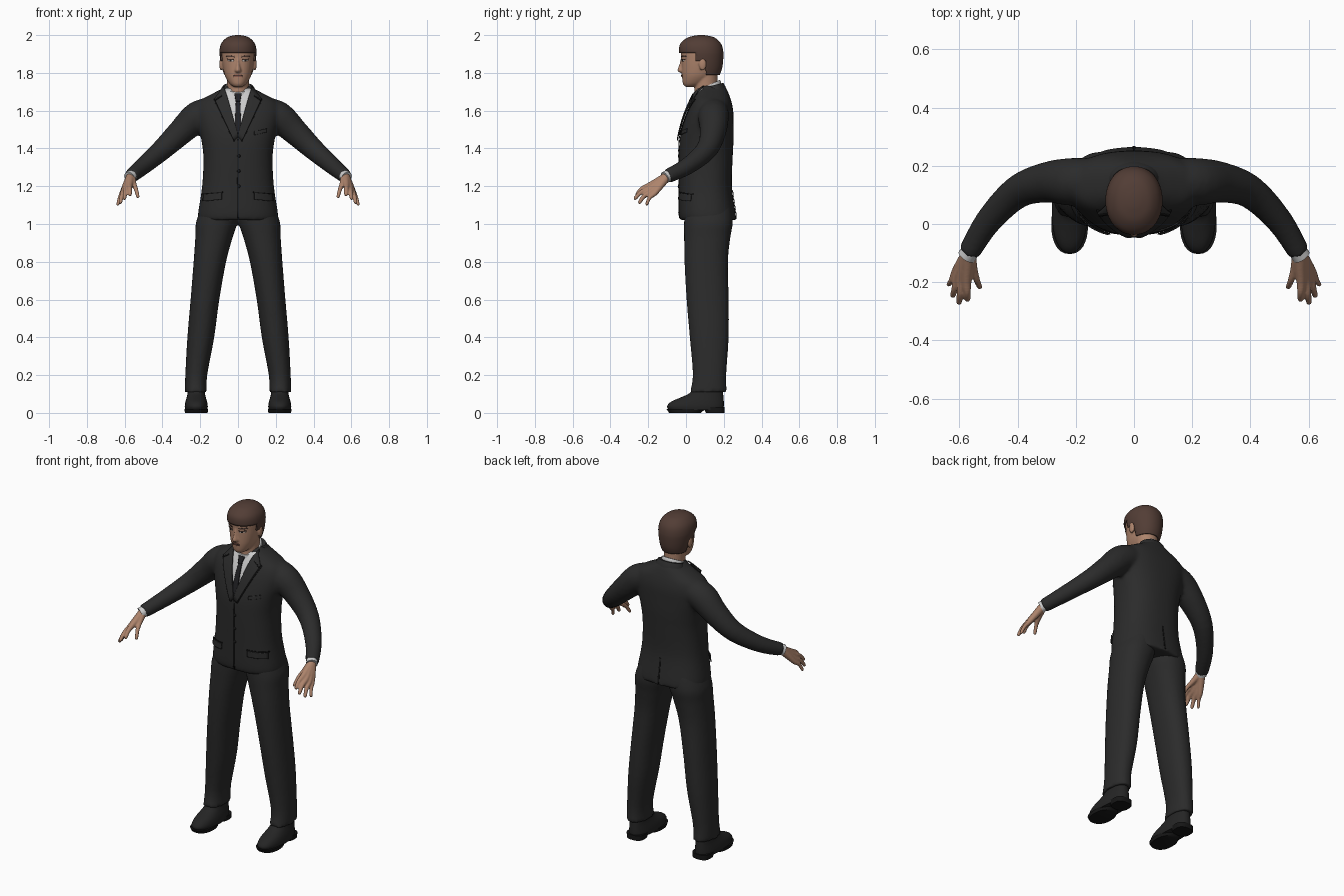
import bpy, bmesh, math
from mathutils import Vector
from mathutils.bvhtree import BVHTree

if "Cube" in bpy.data.objects:
    bpy.data.objects.remove(bpy.data.objects["Cube"], do_unlink=True)


def material(name, red, green, blue):
    mat = bpy.data.materials.new(name)
    mat.use_nodes = True
    colour = (red, green, blue, 1)
    mat.diffuse_color = colour
    shader = next(n for n in mat.node_tree.nodes if n.type == 'BSDF_PRINCIPLED')
    shader.inputs["Base Color"].default_value = colour
    shader.inputs["Roughness"].default_value = 0.8
    return mat


suit = material("charcoal cloth", .024, .024, .024)
seam = material("black seam", .008, .008, .008)
shirt = material("pale shirt", .6, .6, .6)
tie = material("dark tie", .014, .014, .016)
skin = material("skin", .42, .23, .15)
hair = material("brown hair", .085, .047, .036)
lip = material("lips", .27, .11, .08)
eye_white = material("eye white", .5, .47, .44)
leather = material("black leather", .018, .018, .018)


def smooth(rows, steps=4):
    """Curve passing through every row of numbers."""
    rows = [Vector(r) for r in rows]
    result = []
    for i in range(len(rows) - 1):
        a, b = rows[max(i - 1, 0)], rows[i]
        c, d = rows[i + 1], rows[min(i + 2, len(rows) - 1)]
        for k in range(steps):
            t = k / steps
            result.append((b * 2 + (c - a) * t + (a * 2 - b * 5 + c * 4 - d) * t * t
                           + (b * 3 - a - c * 3 + d) * t ** 3) / 2)
    return result + [rows[-1]]


def skin_rings(bm, rings):
    rings = [[bm.verts.new(p) for p in ring] for ring in rings]
    count = len(rings[0])
    for low, high in zip(rings, rings[1:]):
        for i in range(count):
            j = (i + 1) % count
            bm.faces.new((low[i], low[j], high[j], high[i]))
    bm.faces.new(rings[0][::-1])
    bm.faces.new(rings[-1])


def loft(bm, rows, power=2.0, tilt=0.0, sides=32, steps=4):
    """Level sections; each row is height, centre x, half width, front y, back y."""
    def bend(value):
        return math.copysign(abs(value) ** (2 / power), value)
    rings = []
    for z, x, half, front, back in smooth(rows, steps):
        mid, deep = (front + back) / 2, (back - front) / 2
        ring = []
        for i in range(sides):
            angle = math.tau * i / sides
            shift = deep * bend(math.sin(angle))
            ring.append((x + half * bend(math.cos(angle)), mid + shift, z + tilt * shift))
        rings.append(ring)
    skin_rings(bm, rings)


def tube(bm, rows, sides=16):
    """Round sections along a path; each row is x, y, z, radius."""
    path = smooth(rows)
    rings = []
    for k, row in enumerate(path):
        along = path[min(k + 1, len(path) - 1)].xyz - path[max(k - 1, 0)].xyz
        across = along.cross(Vector((0, 0, 1))).normalized()
        up = across.cross(along).normalized()
        turns = [math.tau * i / sides for i in range(sides)]
        rings.append([row.xyz + (across * math.cos(t) + up * math.sin(t)) * row.w for t in turns])
    skin_rings(bm, rings)


def blob(bm, place, size):
    made = bmesh.ops.create_uvsphere(bm, u_segments=16, v_segments=10, radius=1)
    for v in made["verts"]:
        v.co = Vector(place) + Vector(a * b for a, b in zip(v.co, size))


def finish(bm, name, mat, mirror=False, voxel=0, relax=3, thick=0, side=0):
    bmesh.ops.recalc_face_normals(bm, faces=bm.faces)
    mesh = bpy.data.meshes.new(name)
    bm.to_mesh(mesh)
    bm.free()
    mesh.materials.append(mat)
    mesh.shade_smooth()
    mesh.set_sharp_from_angle(angle=math.radians(50))
    obj = bpy.data.objects.new(name, mesh)
    bpy.context.collection.objects.link(obj)
    if mirror:
        obj.modifiers.new("mirror", 'MIRROR').use_mirror_merge = False
    if voxel:
        fuse = obj.modifiers.new("fuse", 'REMESH')
        fuse.mode, fuse.voxel_size, fuse.use_smooth_shade = 'VOXEL', voxel, True
        ease = obj.modifiers.new("ease", 'SMOOTH')
        ease.factor, ease.iterations = 0.5, relax
    if thick:
        shell = obj.modifiers.new("thickness", 'SOLIDIFY')
        shell.thickness, shell.offset = thick, side
    return obj


def surface(obj):
    bpy.context.view_layer.update()
    return BVHTree.FromObject(obj, bpy.context.evaluated_depsgraph_get())


def patch(name, corners, mat, tree, lift=.004, face=-1, mirror=False, n=10):
    """Thin plate with four x, z corners laid on a surface."""
    a, b, c, d = (Vector(p) for p in corners)
    bm = bmesh.new()
    grid = []
    for i in range(n + 1):
        for j in range(n + 1):
            p = a.lerp(b, i / n).lerp(d.lerp(c, i / n), j / n)
            hit, normal = tree.ray_cast(Vector((p.x, face, p.y)), Vector((0, -face, 0)))[:2]
            if hit is None:
                hit, normal = tree.find_nearest(Vector((p.x, 0, p.y)))[:2]
            grid.append(bm.verts.new(hit + normal * lift))
    for i in range(n):
        for j in range(n):
            k = i * (n + 1) + j
            bm.faces.new((grid[k], grid[k + 1], grid[k + n + 2], grid[k + n + 1]))
    bmesh.ops.remove_doubles(bm, verts=bm.verts, dist=.0002)
    finish(bm, name, mat, mirror, thick=min(lift, .006))


# Jacket body and sleeves, fused into one cloth surface
bm = bmesh.new()
loft(bm, [(1.02, 0, .21, -.03, .265), (1.06, 0, .211, -.038, .262), (1.2, 0, .19, -.038, .243),
          (1.35, 0, .183, -.038, .247), (1.45, 0, .195, -.033, .252), (1.53, 0, .215, -.015, .252),
          (1.6, 0, .225, .008, .25), (1.65, 0, .205, .03, .24), (1.685, 0, .145, .048, .228),
          (1.715, 0, .088, .06, .215), (1.735, 0, .065, .07, .2)], power=2.4, sides=48)
for side in (1, -1):
    tube(bm, [(side * x, y, z, r) for x, y, z, r in (
        (.13, .15, 1.6, .075), (.215, .145, 1.567, .082), (.3, .143, 1.49, .07),
        (.4, .11, 1.395, .057), (.5, .01, 1.308, .046), (.567, -.098, 1.253, .038))], 24)
jacket = finish(bm, "jacket", suit, voxel=.011, relax=4)
cloth = surface(jacket)

# Jacket collar behind the neck
bm = bmesh.new()
loft(bm, [(1.68, 0, .1, .09, .222), (1.715, 0, .085, .095, .208), (1.735, 0, .076, .1, .197)], tilt=.25)
finish(bm, "jacket_collar", suit)

# Shirt front, tie and lapels
patch("shirt_front", [(-.078, 1.715), (.078, 1.715), (0, 1.48), (0, 1.48)], shirt, cloth, .003)
patch("tie_blade", [(-.011, 1.65), (.011, 1.65), (.02, 1.47), (-.02, 1.47)], tie, cloth, .008)
patch("tie_knot", [(-.019, 1.685), (.019, 1.685), (.012, 1.645), (-.012, 1.645)], tie, cloth, .012)
patch("lapels", [(.07, 1.722), (.122, 1.655), (.022, 1.44), (-.002, 1.46)], suit, cloth, .012, mirror=True)
patch("lapel_edges", [(.122, 1.66), (.128, 1.655), (.022, 1.435), (.016, 1.44)], seam, cloth, .004, mirror=True)
patch("lapel_notches", [(.082, 1.672), (.118, 1.652), (.118, 1.646), (.082, 1.667)], seam, cloth, .016, mirror=True)

# Front closure, pockets and rear vent
patch("front_closure", [(-.003, 1.45), (.002, 1.45), (.004, 1.03), (-.005, 1.03)], seam, cloth, .003)
patch("pocket_flaps", [(.085, 1.165), (.178, 1.155), (.18, 1.12), (.085, 1.13)], suit, cloth, .006, mirror=True)
patch("pocket_slits", [(.08, 1.171), (.182, 1.161), (.182, 1.155), (.08, 1.165)], seam, cloth, .004, mirror=True)
patch("breast_pocket", [(.085, 1.49), (.15, 1.505), (.15, 1.485), (.085, 1.47)], suit, cloth, .005)
patch("rear_vent", [(-.003, 1.18), (.003, 1.18), (.005, 1.03), (-.005, 1.03)], seam, cloth, .003, face=1)
bm = bmesh.new()
for height in (1.36, 1.28, 1.2):
    spot = cloth.ray_cast(Vector((.004, -1, height)), Vector((0, 1, 0)))[0]
    blob(bm, spot, (.009, .006, .009))
finish(bm, "jacket_buttons", seam)

# Shirt collar and cuffs
bm = bmesh.new()
loft(bm, [(1.695, 0, .073, .035, .187), (1.715, 0, .07, .037, .185), (1.73, 0, .065, .04, .179)], tilt=.48)
finish(bm, "shirt_collar", shirt)
bm = bmesh.new()
tube(bm, [(.55, -.075, 1.267, .03), (.575, -.112, 1.246, .032)], 24)
finish(bm, "shirt_cuffs", shirt, mirror=True)

# Trousers
bm = bmesh.new()
loft(bm, [(.11, .223, .058, .02, .216), (.2, .221, .058, .036, .213), (.4, .197, .071, .02, .226),
          (.6, .175, .076, .003, .226), (.8, .149, .086, -.008, .222), (.93, .127, .099, -.01, .235),
          (1.01, .112, .11, -.01, .248), (1.1, .09, .1, -.005, .24)], power=2.2)
finish(bm, "trousers", suit, mirror=True, voxel=.01, relax=2)

# Shoes with separate soles and heels
bm = bmesh.new()
loft(bm, [(.014, .221, .058, -.09, .197), (.035, .221, .061, -.1, .2), (.06, .221, .057, -.078, .2),
          (.085, .221, .05, -.02, .198), (.105, .221, .046, .02, .196), (.14, .221, .043, .05, .19)], power=2.3)
finish(bm, "shoes", leather, mirror=True)
bm = bmesh.new()
loft(bm, [(0, .221, .06, -.09, .08), (.02, .221, .063, -.103, .1)], power=2.3)
loft(bm, [(0, .221, .052, .105, .203), (.03, .221, .055, .09, .204)], power=2.8)
finish(bm, "soles", seam, mirror=True)

# Hands: each digit runs from the wrist through its knuckle to the tip
bm = bmesh.new()
wrist = Vector((.568, -.1, 1.252))
for knuckle, tip, size in (((.552, -.155, 1.212), (.528, -.222, 1.14), .015),
                           ((.574, -.195, 1.203), (.572, -.266, 1.152), .0165),
                           ((.592, -.192, 1.188), (.602, -.276, 1.132), .0165),
                           ((.606, -.182, 1.172), (.624, -.252, 1.11), .016),
                           ((.614, -.165, 1.163), (.638, -.212, 1.1), .014)):
    base, end = Vector(knuckle), Vector(tip)
    middle = base.lerp(end, .5) + Vector((0, -.004, .008))
    rows = [(wrist, .024), (wrist.lerp(base, .5), .02), (base, size),
            (middle, size * .75), (base.lerp(end, .9), size * .62), (end, size * .35)]
    tube(bm, [(*p, r) for p, r in rows], 12)
finish(bm, "hands", skin, mirror=True, voxel=.0045, relax=3)

# Head, nose, ears and neck
bm = bmesh.new()
loft(bm, [(1.726, 0, .022, -.004, .05), (1.742, 0, .044, -.016, .1), (1.78, 0, .067, -.021, .145),
          (1.82, 0, .078, -.023, .168), (1.87, 0, .085, -.024, .182), (1.92, 0, .085, -.025, .182),
          (1.965, 0, .065, .0, .16), (1.98, 0, .03, .05, .11)], power=2.15)
loft(bm, [(1.802, 0, .014, -.034, .02), (1.813, 0, .019, -.046, .02), (1.845, 0, .011, -.036, .02),
          (1.88, 0, .009, -.027, .02)], sides=16)
loft(bm, [(1.64, 0, .062, .04, .17), (1.72, 0, .058, .045, .168), (1.8, 0, .062, .045, .168)])
for side in (1, -1):
    blob(bm, (side * .089, .088, 1.846), (.01, .02, .034))
head = finish(bm, "head", skin, voxel=.005, relax=3)
face = surface(head)

# Eyes, brows and mouth
patch("eye_whites", [(.022, 1.867), (.052, 1.871), (.054, 1.865), (.024, 1.86)], eye_white, face, .002, mirror=True)
patch("irises", [(.033, 1.872), (.042, 1.872), (.042, 1.861), (.033, 1.861)], seam, face, .003, mirror=True)
patch("eyelids", [(.02, 1.872), (.056, 1.875), (.056, 1.87), (.02, 1.867)], hair, face, .003, mirror=True)
patch("eyebrows", [(.018, 1.89), (.06, 1.893), (.062, 1.886), (.018, 1.883)], hair, face, .003, mirror=True)
patch("lips", [(-.018, 1.792), (.018, 1.792), (.022, 1.778), (-.022, 1.778)], lip, face, .003)
patch("mouth_line", [(-.024, 1.786), (.024, 1.786), (.024, 1.784), (-.024, 1.784)], seam, face, .004)

# Hair: a cap cut open around the face and ears
bm = bmesh.new()
loft(bm, [(1.775, 0, .066, .05, .172), (1.82, 0, .084, -.01, .19), (1.87, 0, .094, -.028, .197),
          (1.915, 0, .098, -.037, .197), (1.955, 0, .089, -.03, .185), (1.985, 0, .062, .005, .155),
          (1.997, 0, .03, .045, .115), (2, 0, .008, .07, .09)], power=2.1, sides=48)
fringe, temple, nape = 1.905, 1.862, 1.79
for height in (fringe, temple, nape):
    bmesh.ops.bisect_plane(bm, geom=bm.verts[:] + bm.edges[:] + bm.faces[:],
                           plane_co=(0, 0, height), plane_no=(0, 0, 1))
for depth in (.05, .105):
    bmesh.ops.bisect_plane(bm, geom=bm.verts[:] + bm.edges[:] + bm.faces[:],
                           plane_co=(0, depth, 0), plane_no=(0, 1, 0))


def hairline(y):
    return fringe if y < .05 else temple if y < .105 else nape


bare = [f for f in bm.faces if f.calc_center_median().z < hairline(f.calc_center_median().y)]
bmesh.ops.delete(bm, geom=bare, context='FACES')
finish(bm, "hair", hair, thick=.014, side=-1)
